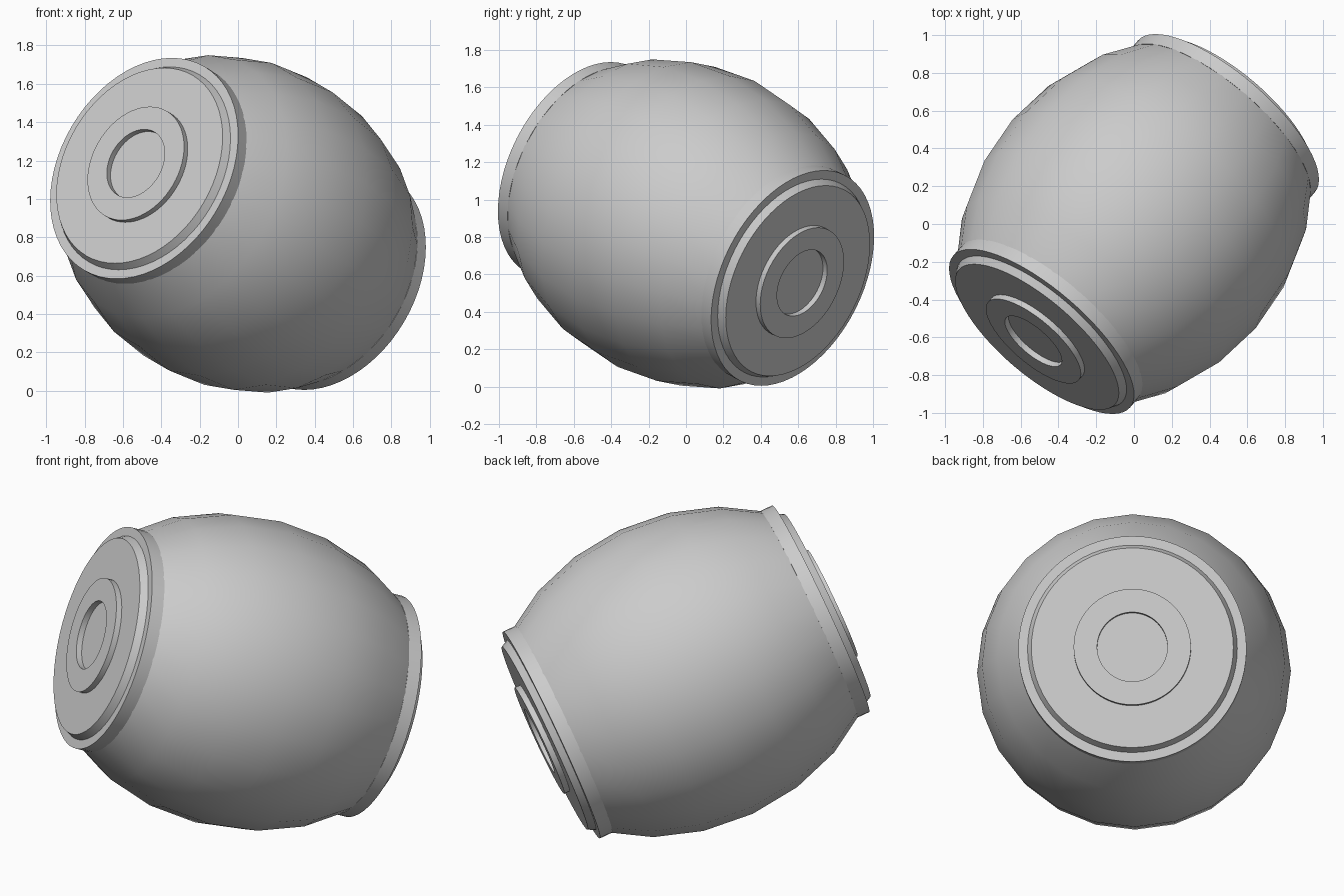
import bpy, bmesh
from math import sin, cos, radians, pi
from mathutils import Vector, Matrix

cube = bpy.data.objects.get("Cube")
if cube:
    bpy.data.objects.remove(cube, do_unlink=True)

AXIS = Vector((0.608, 0.708, -0.36)).normalized()
CENTRE = Vector((0, 0, 0.87))

grey = bpy.data.materials.new("plain grey")
grey.use_nodes = True
grey.diffuse_color = (0.6, 0.6, 0.6, 1)
grey.node_tree.nodes["Principled BSDF"].inputs["Base Color"].default_value = (0.6, 0.6, 0.6, 1)


def lathe(name, profile, sides, direction, angle):
    """Spin (radius, height) points about the tilted barrel axis."""
    bm = bmesh.new()
    verts = [bm.verts.new((r, 0, h)) for r, h in profile]
    edges = [bm.edges.new(pair) for pair in zip(verts, verts[1:])]
    bmesh.ops.spin(bm, geom=verts + edges, cent=(0, 0, 0), axis=(0, 0, 1),
                   angle=2 * pi, steps=sides, use_merge=True)
    bmesh.ops.remove_doubles(bm, verts=bm.verts[:], dist=0.0005)
    # Close the flat ends
    bmesh.ops.holes_fill(bm, edges=[e for e in bm.edges if e.is_boundary], sides=0)
    bmesh.ops.recalc_face_normals(bm, faces=bm.faces[:])
    turn = direction.to_track_quat('Z', 'Y').to_matrix().to_4x4()
    bm.transform(Matrix.Translation(CENTRE) @ turn)
    mesh = bpy.data.meshes.new(name)
    bm.to_mesh(mesh)
    bm.free()
    mesh.materials.append(grey)
    obj = bpy.data.objects.new(name, mesh)
    bpy.context.collection.objects.link(obj)
    bpy.ops.object.select_all(action='DESELECT')
    obj.select_set(True)
    bpy.context.view_layer.objects.active = obj
    bpy.ops.object.shade_smooth_by_angle(angle=radians(angle))


# Bulging barrel body: a low-poly ellipsoid cut off at both ends
body = [(0.848 * cos(radians(a)), 1.08 * sin(radians(a))) for a in range(-45, 46, 15)]
lathe("barrel_body", body, 24, AXIS, 40)

# End cap: rim, raised disc with sloped edge, and a raised ring with a round hole
RIM, DISC, RING = 0.805, 0.845, 0.877
cap = [(0.55, 0.732), (0.617, 0.732), (0.617, RIM), (0.567, RIM), (0.546, DISC),
       (0.317, DISC), (0.317, RING), (0.19, RING), (0.19, DISC)]
for name, direction in (("front_cap", -AXIS), ("back_cap", AXIS)):
    lathe(name, cap, 64, direction, 30)
